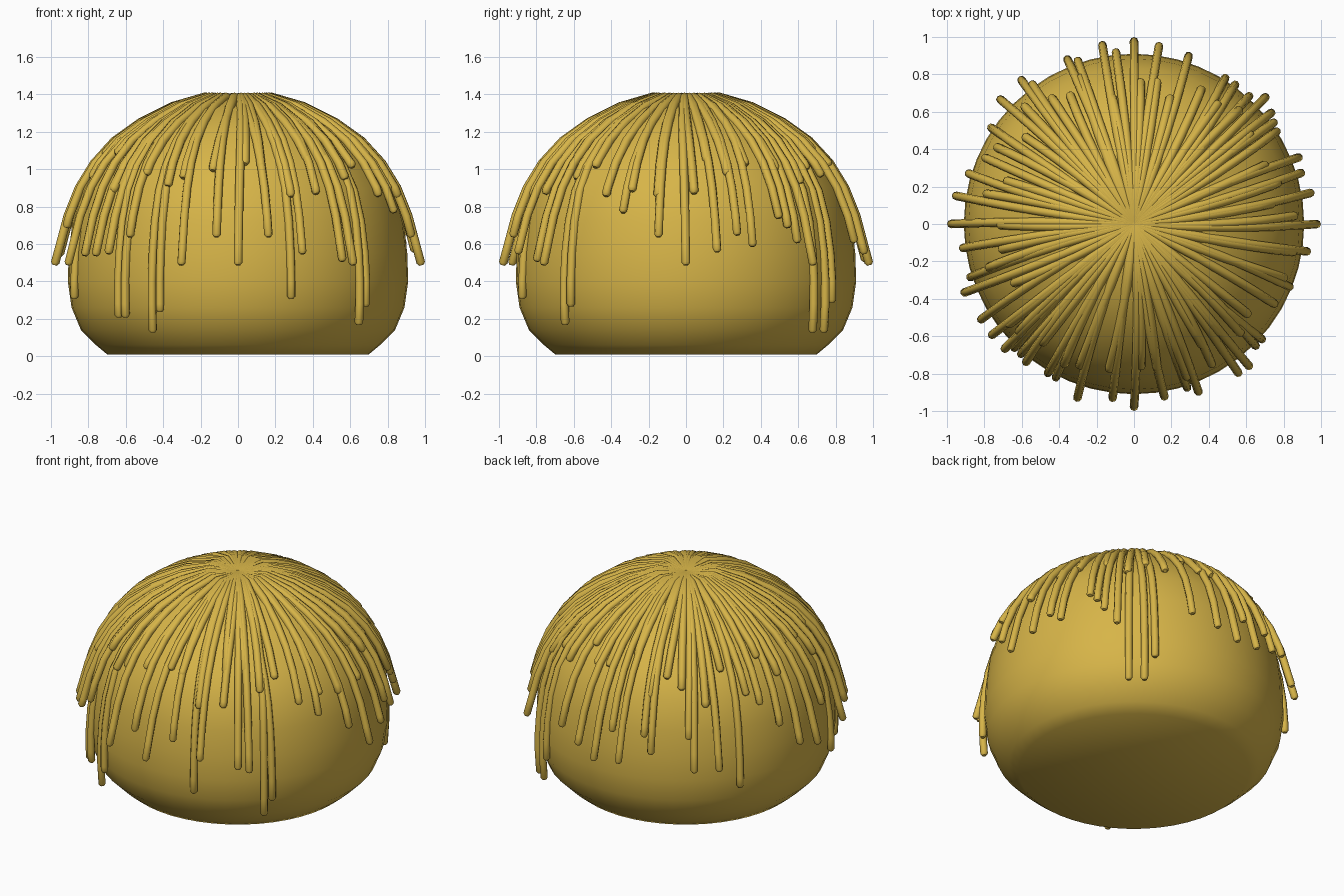
import bpy, bmesh, math, random

if "Cube" in bpy.data.objects:
    bpy.data.objects.remove(bpy.data.objects["Cube"])

random.seed(7)
straw = bpy.data.materials.new("straw yellow")
straw.diffuse_color = (0.68, 0.46, 0.065, 1)
straw.use_nodes = True
straw.node_tree.nodes["Principled BSDF"].inputs["Base Color"].default_value = straw.diffuse_color


def smooth(ob, angle=40):
    bpy.ops.object.select_all(action='DESELECT')
    bpy.context.view_layer.objects.active = ob
    ob.select_set(True)
    bpy.ops.object.shade_smooth_by_angle(angle=math.radians(angle))


# Rounded dome body: lathed profile (radius, height)
profile = [(0, 0.01), (0.70, 0.01), (0.76, 0.06), (0.84, 0.14), (0.89, 0.26),
           (0.91, 0.40), (0.905, 0.55), (0.885, 0.72), (0.835, 0.90),
           (0.74, 1.05), (0.58, 1.21), (0.40, 1.32), (0.20, 1.38), (0, 1.385)]
bm = bmesh.new()
vs = [bm.verts.new((r, 0, z)) for r, z in profile]
es = [bm.edges.new(p) for p in zip(vs, vs[1:])]
bmesh.ops.spin(bm, geom=vs + es, cent=(0, 0, 0), axis=(0, 0, 1),
               angle=math.tau, steps=48)
bmesh.ops.remove_doubles(bm, verts=bm.verts, dist=0.0005)
bmesh.ops.recalc_face_normals(bm, faces=bm.faces)
me = bpy.data.meshes.new("dome_body")
bm.to_mesh(me)
bm.free()
body = bpy.data.objects.new("dome_body", me)
bpy.context.collection.objects.link(body)
me.materials.append(straw)
smooth(body)

# Centre lines the strands follow: flared outward, or hanging close to the body
FLARED = [(0.01, 1.37), (0.18, 1.385), (0.35, 1.335), (0.52, 1.25), (0.66, 1.15),
          (0.77, 1.03), (0.85, 0.90), (0.91, 0.75), (0.95, 0.60), (0.98, 0.49)]
HANGING = [(0.01, 1.37), (0.18, 1.385), (0.35, 1.335), (0.52, 1.25), (0.66, 1.14),
           (0.77, 1.01), (0.84, 0.88), (0.885, 0.72), (0.91, 0.55), (0.92, 0.40),
           (0.92, 0.28), (0.91, 0.12)]


def cut_path(path, end_z):
    """Trim a centre line at a given height."""
    out = path[:2]
    for (r0, z0), (r1, z1) in zip(path[1:], path[2:]):
        if z1 <= end_z:
            t = (z0 - end_z) / (z0 - z1)
            return out + [(r0 + (r1 - r0) * t, end_z)]
        out.append((r1, z1))
    return out


def add_strands(name, items, radius):
    cu = bpy.data.curves.new(name, 'CURVE')
    cu.dimensions = '3D'
    cu.bevel_depth = radius
    cu.bevel_resolution = 2
    cu.use_fill_caps = True
    for deg, end_z in items:
        pts = cut_path(FLARED if end_z > 0.48 else HANGING, end_z)
        # rounded tip: one extra, narrower point
        (ra, za), (rb, zb) = pts[-2], pts[-1]
        d = math.hypot(rb - ra, zb - za) or 1
        k = 0.014 / d
        pts = pts + [(rb + (rb - ra) * k, zb + (zb - za) * k)]
        sp = cu.splines.new('POLY')
        sp.points.add(len(pts) - 1)
        bend = random.uniform(-3, 3)
        for i, (p, (r, z)) in enumerate(zip(sp.points, pts)):
            a = math.radians(deg + bend * (1 - min(1, r / pts[-1][0])) * 2)
            p.co = (r * math.cos(a), r * math.sin(a), z, 1)
            p.radius = 0.55 if i == len(pts) - 1 else (0.7 if i == 0 else 1)
    ob = bpy.data.objects.new(name, cu)
    bpy.context.collection.objects.link(ob)
    cu.materials.append(straw)
    bpy.ops.object.select_all(action='DESELECT')
    bpy.context.view_layer.objects.active = ob
    ob.select_set(True)
    bpy.ops.object.convert(target='MESH')
    smooth(bpy.context.object, 60)


# Long strands: (direction in degrees, height of the tip)
front = [(188, .7), (198, .32), (202, .5), (212, .55), (218, .55), (224, .56),
         (226, .22), (229, .22), (232, .65), (240, .14), (243, .25), (252, .5),
         (263, .65), (270, .5), (280, .65), (288, .32), (291, .56), (299, .88),
         (305, .52), (309, .5), (315, .18), (318, .28), (338, .78), (351, .65)]
back = [(0, .5), (10, .57), (17, .66), (22, .6), (33, .75), (36, .7), (39, .62),
        (44, .5), (48, .14), (54, .14), (58, .3), (72, .62), (82, .56), (90, .5),
        (96, .7), (100, .52), (109, .7), (112, .6), (126, .7), (128, .5),
        (137, .5), (146, .35), (156, .85), (163, .7), (171, .55), (180, .5)]
add_strands("front_strands", front, 0.023)
add_strands("back_strands", back, 0.023)

# Shorter upper layer filling the gaps
short = [(i * 9 + random.uniform(-3, 3), random.uniform(0.85, 1.12)) for i in range(40)]
add_strands("upper_strands", short, 0.024)
